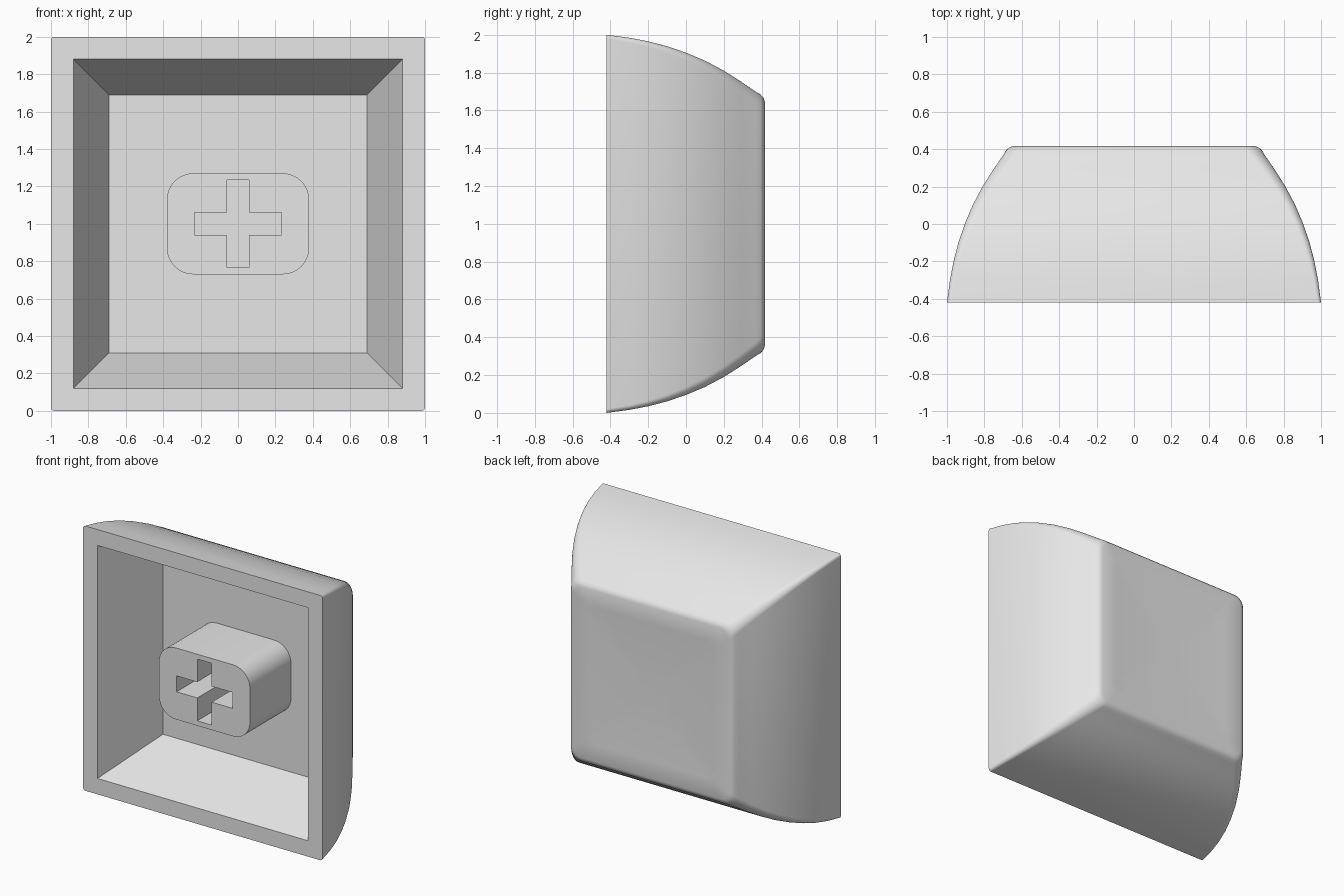
import bpy, bmesh, math

cube = bpy.data.objects.get("Cube")
if cube:
    bpy.data.objects.remove(cube)

grey = bpy.data.materials.new("light grey plastic")
grey.use_nodes = True
grey.diffuse_color = (0.8, 0.8, 0.8, 1)
grey.node_tree.nodes["Principled BSDF"].inputs["Base Color"].default_value = (0.8, 0.8, 0.8, 1)

FRONT, BACK, FLOOR, MID = -0.42, 0.42, 0.09, 1.0
STEPS = 8


def rounded_rect(half_x, half_z, radius):
    """Outline of a rounded rectangle centred on the origin."""
    points = []
    for quarter, (sx, sz) in enumerate([(1, 1), (-1, 1), (-1, -1), (1, -1)]):
        for i in range(STEPS + 1):
            a = math.pi / 2 * (quarter + i / STEPS)
            points.append((sx * (half_x - radius) + radius * math.cos(a),
                           sz * (half_z - radius) + radius * math.sin(a)))
    return points


def add_loop(bm, points, y, dish=0.0):
    """Place an outline at depth y; dish sinks it towards the middle."""
    return [bm.verts.new((x, y - dish * (0.87 - x * x - z * z), z + MID))
            for x, z in points]


def bridge(bm, a, b):
    n = len(a)
    for i in range(n):
        bm.faces.new((a[i], a[(i + 1) % n], b[(i + 1) % n], b[i]))


def finish(bm, name, angle):
    bmesh.ops.remove_doubles(bm, verts=bm.verts, dist=1e-5)
    bmesh.ops.recalc_face_normals(bm, faces=bm.faces)
    mesh = bpy.data.meshes.new(name)
    bm.to_mesh(mesh)
    bm.free()
    mesh.materials.append(grey)
    obj = bpy.data.objects.new(name, mesh)
    bpy.context.collection.objects.link(obj)
    bpy.ops.object.select_all(action="DESELECT")
    obj.select_set(True)
    bpy.context.view_layer.objects.active = obj
    bpy.ops.object.shade_smooth_by_angle(angle=math.radians(angle))


# Cap shell: cavity, rim, curved walls and a shallow dished back
bm = bmesh.new()
loops = [add_loop(bm, rounded_rect(0.69, 0.69, 0), FLOOR),
         add_loop(bm, rounded_rect(0.88, 0.88, 0), FRONT)]
wall = [(FRONT, 1.0, 0.02), (-0.3, 0.984, 0.025), (-0.2, 0.965, 0.03),
        (-0.1, 0.939, 0.036), (0.0, 0.905, 0.042), (0.1, 0.863, 0.05),
        (0.2, 0.81, 0.058), (0.29, 0.753, 0.066), (0.37, 0.698, 0.075)]
for y, half, radius in wall:
    loops.append(add_loop(bm, rounded_rect(half, half, radius), y))
for y, half, radius in [(0.395, 0.684, 0.08), (0.411, 0.668, 0.08), (BACK, 0.645, 0.07)]:
    loops.append(add_loop(bm, rounded_rect(half, half, radius), y, 0.025))
for k in (0.8, 0.6, 0.4, 0.2):
    outline = rounded_rect(0.645 * k, 0.645 * k, 0.07 * k)
    loops.append(add_loop(bm, outline, BACK, 0.025))
for a, b in zip(loops, loops[1:]):
    bridge(bm, a, b)
bm.faces.new(loops[0])
bm.faces.new(loops[-1])
finish(bm, "keycap_shell", 35)

# Stem: rounded block with a cross-shaped socket
bm = bmesh.new()
block = rounded_rect(0.38, 0.27, 0.14)
arm, reach = 0.06, 0.233
cross = []
for c, s in [(1, 0), (0, 1), (-1, 0), (0, -1)]:
    for u, v in [(reach, -arm), (reach, arm), (arm, arm)]:
        cross.append((u * c - v * s, u * s + v * c))
rings = []
for outline, depth in [(block, FLOOR + 0.01), (cross, FLOOR - 0.005)]:
    front = add_loop(bm, outline, -0.40)
    back = add_loop(bm, outline, depth)
    bridge(bm, front, back)
    bm.faces.new(back)
    rings.append(front)
edges = [bm.edges.get((r[i - 1], r[i])) for r in rings for i in range(len(r))]
bmesh.ops.triangle_fill(bm, edges=edges, use_beauty=True, normal=(0, -1, 0))
finish(bm, "stem", 35)
